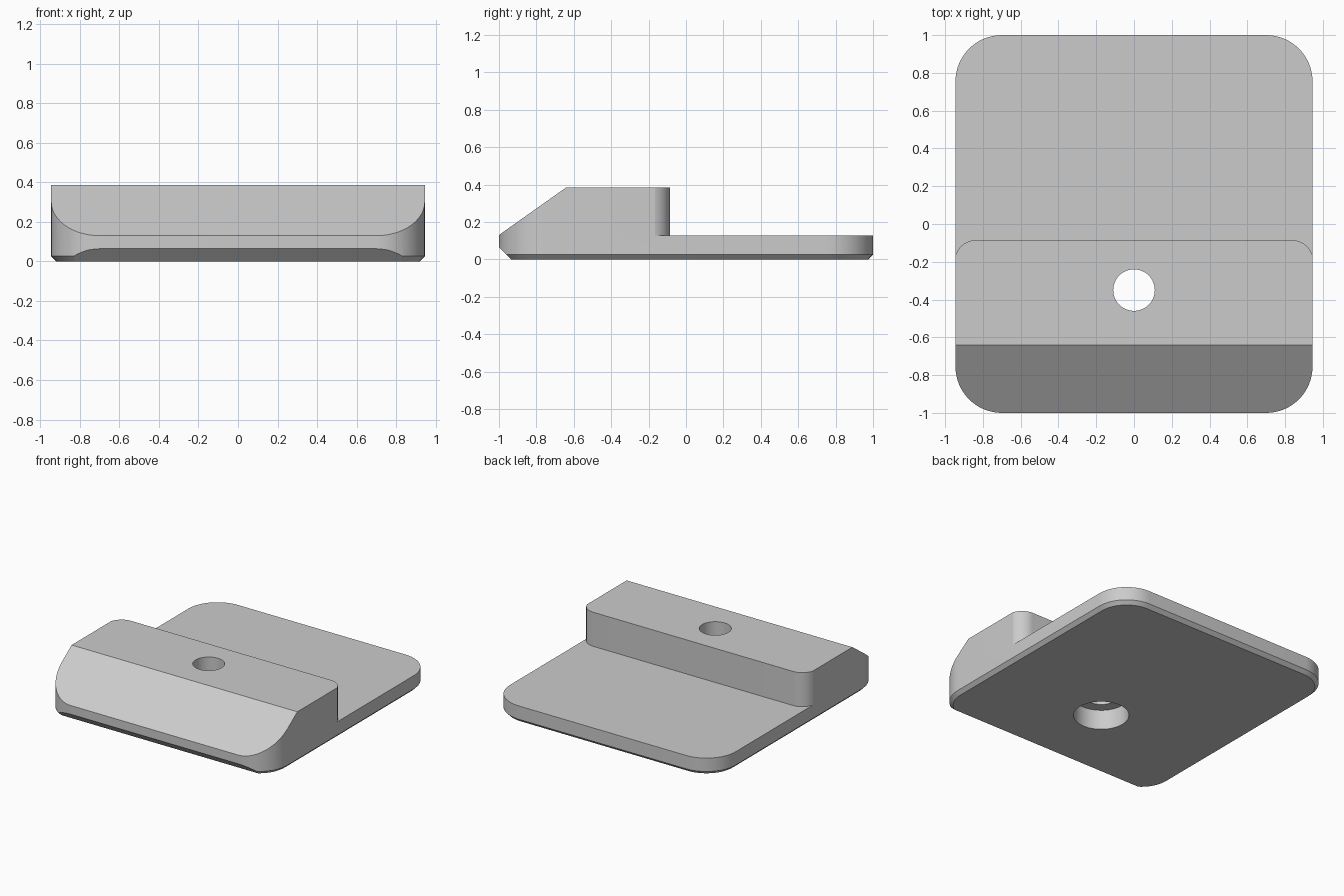
import bpy, bmesh, math
from mathutils import Vector

if "Cube" in bpy.data.objects:
    bpy.data.objects.remove(bpy.data.objects["Cube"], do_unlink=True)

HALF_X, HALF_Y, HEIGHT = 0.945, 1.0, 0.385
CORNER, CHAMFER, SLAB_TOP = 0.245, 0.026, 0.127
HOLE_Y = -0.35

grey = bpy.data.materials.new("light grey")
grey.use_nodes = True
grey.diffuse_color = (0.6, 0.6, 0.6, 1)
grey.node_tree.nodes["Principled BSDF"].inputs["Base Color"].default_value = (0.6, 0.6, 0.6, 1)


def arc(cx, cy, r, start, end, steps=16):
    angles = [math.radians(start + (end - start) * i / steps) for i in range(steps + 1)]
    return [(cx + r * math.cos(a), cy + r * math.sin(a)) for a in angles]


def rounded_rect(hx, hy, r):
    points = []
    for i, (sx, sy) in enumerate([(1, 1), (-1, 1), (-1, -1), (1, -1)]):
        points += arc(sx * (hx - r), sy * (hy - r), r, 90 * i, 90 * i + 90)
    return points


def loft(name, sections):
    """Solid through matching outlines, given as (outline, z) pairs."""
    bm = bmesh.new()
    rings = [[bm.verts.new((x, y, z)) for x, y in pts] for pts, z in sections]
    for low, high in zip(rings, rings[1:]):
        n = len(low)
        for i in range(n):
            j = (i + 1) % n
            bm.faces.new((low[i], low[j], high[j], high[i]))
    bm.faces.new(rings[0][::-1])
    bm.faces.new(rings[-1])
    bmesh.ops.recalc_face_normals(bm, faces=bm.faces)
    mesh = bpy.data.meshes.new(name)
    bm.to_mesh(mesh)
    bm.free()
    obj = bpy.data.objects.new(name, mesh)
    bpy.context.collection.objects.link(obj)
    mesh.materials.append(grey)
    return obj


def slice_off(obj, point, normal):
    """Remove the material on the normal's side of a plane and cap the cut."""
    bm = bmesh.new()
    bm.from_mesh(obj.data)
    cut = bmesh.ops.bisect_plane(bm, geom=bm.verts[:] + bm.edges[:] + bm.faces[:], dist=1e-5,
                                 plane_co=Vector(point), plane_no=Vector(normal), clear_outer=True)
    rim = [e for e in cut["geom_cut"] if isinstance(e, bmesh.types.BMEdge) and e.is_boundary]
    bmesh.ops.holes_fill(bm, edges=rim, sides=0)
    bmesh.ops.recalc_face_normals(bm, faces=bm.faces)
    bm.to_mesh(obj.data)
    bm.free()


# Rounded body with a chamfered bottom edge
outline = rounded_rect(HALF_X, HALF_Y, CORNER)
body = loft("stepped_plate", [
    (rounded_rect(HALF_X - CHAMFER, HALF_Y - CHAMFER, CORNER - CHAMFER), 0),
    (outline, CHAMFER), (outline, HEIGHT)])

# Sloped front face and the deeper chamfer under the front edge
slice_off(body, (0, -1, 0.13), (0, -0.255, 0.36))
slice_off(body, (0, -1, 0.064), (0, -1, -1))

# Cutter for the low rear shelf, leaving rounded corners on the raised block
step = arc(0.835, -0.2, 0.115, 0, 90) + arc(-0.835, -0.2, 0.115, 90, 180)
step += [(-1.3, -0.2), (-1.3, 1.3), (1.3, 1.3), (1.3, -0.2)]

# Cutters for the through hole and the wider recess beneath it
cutters = [
    loft("shelf_cutter", [(step, SLAB_TOP), (step, 0.6)]),
    loft("hole_cutter", [(arc(0, HOLE_Y, 0.11, 0, 352.5, 47), z) for z in (-0.1, 0.6)]),
    loft("recess_cutter", [(arc(0, HOLE_Y, 0.19, 0, 352.5, 47), z) for z in (-0.15, 0.15)]),
]
bpy.ops.object.select_all(action='DESELECT')
body.select_set(True)
bpy.context.view_layer.objects.active = body
for cutter in cutters:
    cutter.hide_render = True
    mod = body.modifiers.new(cutter.name, 'BOOLEAN')
    mod.operation, mod.solver, mod.object = 'DIFFERENCE', 'EXACT', cutter
    bpy.ops.object.modifier_apply(modifier=mod.name)
    bpy.data.objects.remove(cutter, do_unlink=True)

bpy.ops.object.shade_smooth_by_angle(angle=math.radians(15))
